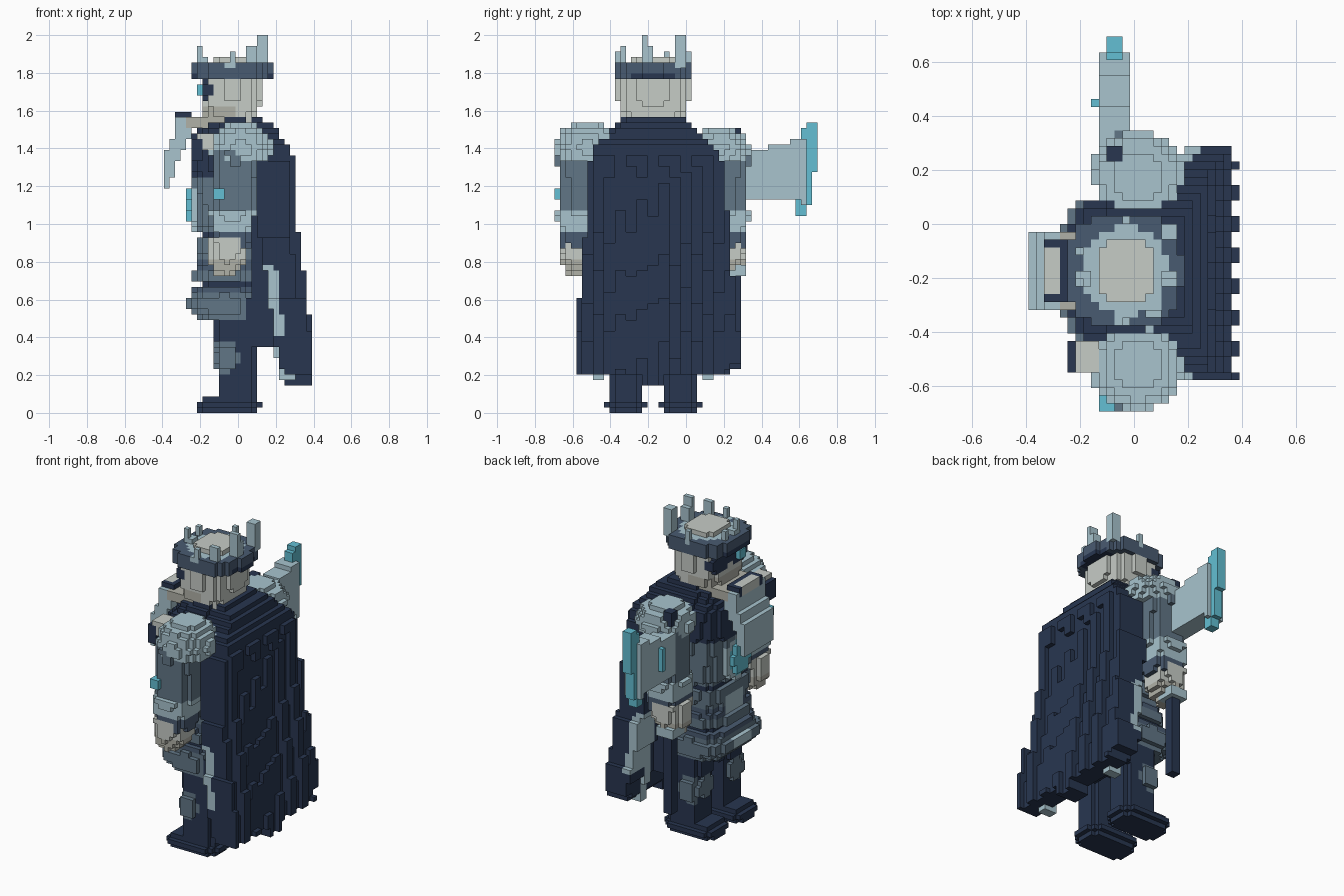
import bpy
import bmesh
from mathutils import Vector

default_cube = bpy.data.objects.get("Cube")
if default_cube:
    bpy.data.objects.remove(default_cube, do_unlink=True)

V = 2 / 69            # block size
NX, NY, NZ = 27, 48, 69
MID = -6 * V          # middle of the body across y
cells = {}            # block -> (part, colour)


# ---------- palette ----------
def linear(value):
    value /= 255
    return value / 12.92 if value < 0.04045 else ((value + 0.055) / 1.055) ** 2.4


PALETTE = {
    "navy cloth": (40, 54, 80),
    "dark slate": (73, 91, 113),
    "slate armour": (97, 118, 134),
    "pale steel": (168, 196, 206),
    "bone": (198, 204, 198),
    "dull bone": (176, 177, 167),
    "teal glow": (99, 191, 211),
}
NAVY, DARK, SLATE, STEEL, BONE, DULL, TEAL = PALETTE
materials = {}
for label, rgb in PALETTE.items():
    mat = bpy.data.materials.new(label)
    mat.use_nodes = True
    colour = (*[linear(c) for c in rgb], 1)
    mat.diffuse_color = colour
    mat.node_tree.nodes["Principled BSDF"].inputs["Base Color"].default_value = colour
    materials[label] = mat


# ---------- block helpers ----------
def fill(part, colour, test):
    """Claim every block whose centre passes the test; later fills win."""
    for i in range(NX):
        for j in range(NY):
            for k in range(NZ):
                p = ((i - NX // 2) * V, (j + 0.5) * V - NY * V / 2, (k + 0.5) * V)
                if test(*p):
                    cells[i, j, k] = (part, colour(*p) if callable(colour) else colour)


def box(part, colour, x0, x1, y0, y1, z0, z1):
    fill(part, colour, lambda x, y, z: x0 < x < x1 and y0 < y < y1 and z0 < z < z1)


def ball(part, colour, centre, radii, floor=0):
    fill(part, colour, lambda x, y, z: z > floor and sum(
        ((a - c) / r) ** 2 for a, c, r in zip((x, y, z), centre, radii)) < 1)


def row_at(rows, z):
    """Interpolate a table of rows sorted by height."""
    for low, high in zip(rows, rows[1:]):
        if low[0] <= z <= high[0]:
            t = (z - low[0]) / (high[0] - low[0])
            return [a + (b - a) * t for a, b in zip(low[1:], high[1:])]
    return None


def loft(part, colour, rows, power=2.6):
    """Rounded stack; each row is height, x range, centre y, half width."""
    def inside(x, y, z):
        row = row_at(rows, z)
        if not row:
            return False
        x0, x1, yc, half = row
        u, v = (2 * x - x0 - x1) / (x1 - x0), (y - yc) / half
        return abs(u) ** power + abs(v) ** power < 1
    fill(part, colour, inside)


# ---------- cape with staggered folds and a pale lining ----------
CAPE = [(0.14, 0.25, 0.4, -0.58, 0.28), (0.36, 0.2, 0.39, -0.58, 0.28),
        (0.7, 0.15, 0.36, -0.56, 0.26), (0.73, 0.15, 0.35, -0.55, 0.23),
        (1.0, 0.1, 0.315, -0.53, 0.22), (1.3, 0.08, 0.3, -0.52, 0.21),
        (1.4, 0.06, 0.28, -0.49, 0.16), (1.5, -0.02, 0.2, -0.38, 0.05),
        (1.59, -0.1, 0.1, -0.27, -0.06)]


def in_cape(x, y, z):
    row = row_at(CAPE, z)
    if not row:
        return False
    front, back, y0, y1 = row
    fold = round((y - MID) / V + 30.5) // 2
    if z < 1.36 - 0.06 * (fold % 3):
        shifted = row_at(CAPE, min(z + 0.07 * (fold * 2 % 5), 1.36))[1]
        back = max(shifted, back - V) - V * 0.8 * (fold % 2)
    if z > 0.36 and abs(y - MID) < 0.22:
        front = min(front, 0.08)
    hem = 0.15 if abs(y - MID) < 0.05 else 0.25 if abs(y - MID) > 0.41 else 0.205
    return front < x < back and y0 < y < y1 and z > hem


def cape_colour(x, y, z):
    lined = 0.42 < z < 0.78 and abs(y - MID) > 0.27
    return STEEL if lined and x < row_at(CAPE, z)[0] + 0.055 else NAVY


fill("cape", cape_colour, in_cape)
for s in (-1, 1):
    y = MID + s * 0.3
    fill("cape_lining", STEEL, lambda x, v, z: abs(v - y) < 0.03 and 0.16 < z < 0.4
         and 0 < x - row_at(CAPE, z)[0] + 0.01 < 0.07)

# ---------- legs, boots and knee guards ----------
for s in (-1, 1):
    y = MID + s * V * 5
    loft("legs", NAVY, [(0, -0.11, 0.088, y, 0.085), (0.6, -0.12, 0.088, y, 0.085)], 6)
    loft("boots", NAVY, [(0, -0.21, 0.1, y, 0.088), (0.095, -0.2, 0.1, y, 0.088)], 5)
    loft("boots", NAVY, [(0.028, -0.22, 0.12, y, 0.115), (0.06, -0.22, 0.12, y, 0.115)], 4)
    ball("knee_guards", SLATE, (-0.06, y + s * 0.08, 0.29), (0.065, 0.035, 0.085))
    ball("knee_guards", SLATE, (-0.1, y, 0.3), (0.04, 0.06, 0.08))

# ---------- layered torso and skirt ----------
BANDS = [(0.5, NAVY), (0.63, SLATE), (0.66, DARK), (0.69, NAVY), (0.74, SLATE),
         (0.8, DARK), (0.93, SLATE), (0.97, NAVY), (1.26, SLATE)]


def band_colour(x, y, z):
    if abs(y - MID) < 0.1 and x < -0.19 and (0.54 < z < 0.61 or 0.74 < z < 0.88):
        return STEEL
    return next((c for top, c in BANDS if z < top), NAVY)


loft("torso", band_colour, [
    (0.4, -0.11, 0.09, MID, 0.17), (0.5, -0.14, 0.09, MID, 0.23),
    (0.51, -0.25, 0.09, MID, 0.25), (0.54, -0.25, 0.09, MID, 0.26),
    (0.55, -0.28, 0.09, MID, 0.27), (0.6, -0.28, 0.09, MID, 0.27),
    (0.61, -0.25, 0.09, MID, 0.25), (0.65, -0.25, 0.09, MID, 0.24),
    (0.67, -0.18, 0.08, MID, 0.2), (0.7, -0.24, 0.09, MID, 0.23),
    (0.75, -0.24, 0.09, MID, 0.23), (0.8, -0.21, 0.09, MID, 0.21),
    (0.86, -0.22, 0.09, MID, 0.22), (0.92, -0.22, 0.1, MID, 0.23),
    (0.95, -0.19, 0.1, MID, 0.21), (1.0, -0.23, 0.12, MID, 0.24),
    (1.25, -0.24, 0.14, MID, 0.25), (1.3, -0.26, 0.15, MID, 0.26),
    (1.44, -0.26, 0.18, MID, 0.27),
    (1.5, -0.2, 0.14, MID, 0.22), (1.59, -0.12, 0.1, MID, 0.12)], 3)
ball("gem_setting", STEEL, (-0.22, MID, 1.1), (0.04, 0.13, 0.14))
ball("chest_gem", TEAL, (-0.235, MID, 1.1), (0.05, 0.09, 0.11))

# ---------- axe ----------
fill("axe_head", STEEL, lambda x, y, z: -0.12 < x < 0 and 0.25 < y < 0.63
     and 1.14 - max(0, y - 0.5) * 0.25 < z < 1.38 + max(0, y - 0.35) * 0.28)
EDGE = [(1.04, 0.58, 0.64), (1.2, 0.6, 0.67), (1.35, 0.61, 0.69),
        (1.48, 0.61, 0.7), (1.53, 0.64, 0.7)]


def in_edge(x, y, z):
    row = row_at(EDGE, z)
    return bool(row) and -0.09 < x < -0.03 and row[0] < y < row[1]


fill("axe_edge", TEAL, in_edge)
box("axe_rune", TEAL, -0.15, -0.12, 0.435, 0.465, 1.22, 1.36)

# ---------- arms ----------
for s, name in ((-1, "free_arm"), (1, "axe_arm")):
    y = MID + s * 0.39
    loft(name, SLATE, [(1.05, -0.13, 0.09, y, 0.11), (1.4, -0.12, 0.09, y, 0.12)], 3.5)
    loft(name + "_cuff", DARK, [(0.88, -0.14, 0.06, y, 0.1), (0.98, -0.14, 0.08, y, 0.11)], 3)
    loft(name + "_bracer", STEEL, [(0.97, -0.14, 0.08, y, 0.11), (1.03, -0.14, 0.08, y, 0.12),
                                   (1.04, -0.15, 0.09, y, 0.14), (1.08, -0.14, 0.09, y, 0.13)], 3)
    loft(name + "_hand", lambda x, v, z: BONE if z > 0.8 else DULL,
         [(0.72, -0.12, -0.02, y, 0.05), (0.8, -0.15, 0.04, y, 0.09),
          (0.92, -0.15, 0.05, y, 0.1)], 3)
    ball(name + "_pauldron", STEEL, (0.015, MID + s * 0.35, 1.4),
         (0.165, 0.165, 0.15 if s < 0 else 0.115), 1.33)
box("free_arm_rune", TEAL, -0.13, -0.08, -0.69, -0.65, 1.13, 1.2)

# axe shaft with its collar under the fist
box("axe_collar", STEEL, -0.12, 0, 0.2, 0.32, 0.72, 0.78)
box("axe_handle", NAVY, -0.09, -0.03, 0.23, 0.29, 0.22, 0.75)
box("axe_handle", NAVY, -0.09, -0.03, 0.23, 0.29, 1.4, 1.51)

# shoulder ornament
box("shoulder_fang", BONE, -0.21, -0.12, -0.54, -0.43, 1.38, 1.48)
box("shoulder_fang", NAVY, -0.25, -0.2, -0.54, -0.43, 1.33, 1.45)

# ---------- head and beard ----------
loft("head", lambda x, y, z: DULL if z < 1.62 and x < 0 else BONE,
     [(1.54, -0.14, 0.09, MID, 0.15), (1.59, -0.19, 0.11, MID, 0.18),
      (1.65, -0.19, 0.12, MID, 0.19), (1.8, -0.19, 0.12, MID, 0.19)], 3)
for s in (-1, 1):
    y = MID + s * 0.09
    box("eye_sockets", NAVY, -0.2, -0.12, y - 0.06, y + 0.06, 1.65, 1.77)
box("eye_sockets", NAVY, -0.2, -0.13, MID - 0.17, MID + 0.17, 1.67, 1.74)
box("eye", TEAL, -0.22, -0.17, MID - 0.12, MID - 0.06, 1.67, 1.73)
BEARD = [(1.2, -0.4, -0.36), (1.32, -0.4, -0.33), (1.42, -0.36, -0.28),
         (1.5, -0.33, -0.23), (1.56, -0.32, -0.18)]


def in_beard(x, y, z):
    row = row_at(BEARD, z)
    return bool(row) and row[0] < x < row[1] and abs(y - MID) < 0.145


fill("beard", STEEL, in_beard)
box("jaw", DULL, -0.27, -0.12, MID - 0.145, MID + 0.145, 1.5, 1.57)
box("jaw_frame", NAVY, -0.33, -0.24, MID - 0.115, MID + 0.115, 1.54, 1.59)
box("jaw_teeth", BONE, -0.34, -0.27, MID - 0.09, MID + 0.09, 1.54, 1.59)

# ---------- crown ----------
loft("crown_band", lambda x, y, z: NAVY if z < 1.797 and abs(y - MID) < 0.12 else DARK,
     [(1.765, -0.24, 0.175, MID, 0.21), (1.86, -0.24, 0.175, MID, 0.21)], 3)
loft("crown_ring", STEEL, [(1.83, -0.19, 0.13, MID, 0.17), (1.865, -0.19, 0.13, MID, 0.17)], 2)
loft("scalp", BONE, [(1.84, -0.14, 0.07, MID, 0.12), (1.89, -0.14, 0.07, MID, 0.12)])
SPIKES = [(0.12, -0.21, 2), (0.12, -0.03, 2), (-0.2, -0.09, 1.9), (-0.2, -0.21, 1.94),
          (-0.03, -0.36, 1.92), (-0.03, 0.01, 1.9), (0.07, -0.33, 1.93)]
for x, y, top in SPIKES:
    box("crown_spikes", STEEL, x - V, x + V, y - V, y + V, 1.83, top - 0.07)
    box("crown_spikes", STEEL, x - V * 0.9, x + V * 0.9, y - V * 0.6, y + V * 0.6, 1.83, top)

# ---------- turn the blocks of each part into a mesh of outer faces ----------
SIDES = []
for axis in range(3):
    for sign in (0, 1):
        loop = [(0, 0), (1, 0), (1, 1), (0, 1)]
        corners = []
        for a, b in (loop if sign else loop[::-1]):
            c = [0, 0, 0]
            c[axis], c[(axis + 1) % 3], c[(axis + 2) % 3] = sign, a, b
            corners.append(c)
        step = [0, 0, 0]
        step[axis] = 2 * sign - 1
        SIDES.append((step, corners))

origin = Vector((-NX / 2, -NY / 2, 0))
for part in sorted({owner for owner, _ in cells.values()}):
    bm = bmesh.new()
    verts, slots = {}, []
    for cell, (owner, colour) in cells.items():
        if owner != part:
            continue
        if colour not in slots:
            slots.append(colour)
        for step, corners in SIDES:
            if tuple(a + b for a, b in zip(cell, step)) in cells:
                continue
            ring = []
            for c in corners:
                key = tuple(a + b for a, b in zip(cell, c))
                if key not in verts:
                    verts[key] = bm.verts.new((Vector(key) + origin) * V)
                ring.append(verts[key])
            bm.faces.new(ring).material_index = slots.index(colour)
    mesh = bpy.data.meshes.new(part)
    bm.to_mesh(mesh)
    bm.free()
    for colour in slots:
        mesh.materials.append(materials[colour])
    bpy.context.collection.objects.link(bpy.data.objects.new(part, mesh))
